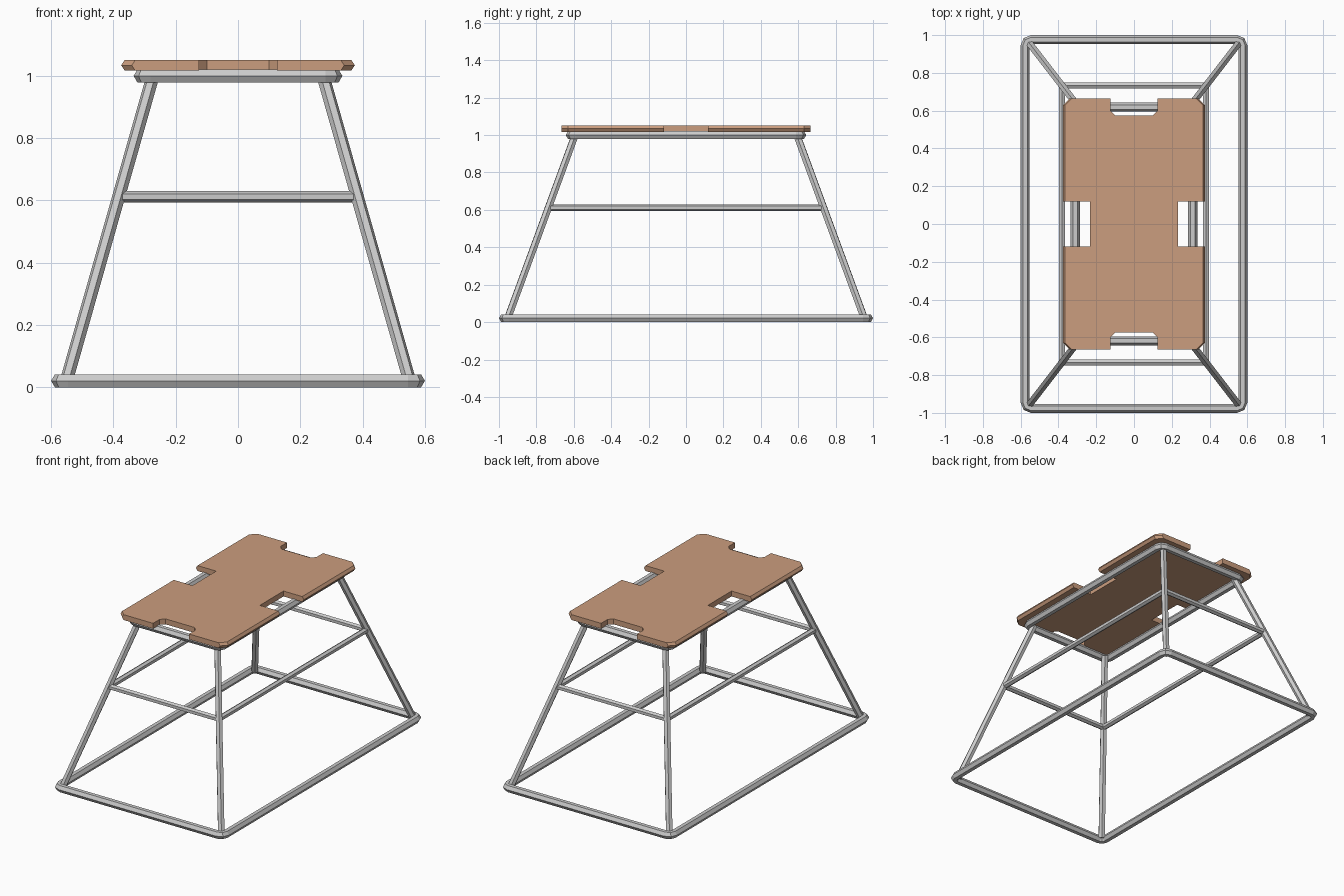
import bpy, bmesh, math
from mathutils import Vector

if "Cube" in bpy.data.objects:
    bpy.data.objects.remove(bpy.data.objects["Cube"])


def finish(bm, name, mat=None):
    bmesh.ops.recalc_face_normals(bm, faces=bm.faces[:])
    mesh = bpy.data.meshes.new(name)
    bm.to_mesh(mesh)
    bm.free()
    ob = bpy.data.objects.new(name, mesh)
    bpy.context.collection.objects.link(ob)
    if mat:
        mesh.materials.append(mat)
    return ob


def hexagon(r, turn=0.0):
    return [(r * math.cos(math.radians(60 * i + turn)),
             r * math.sin(math.radians(60 * i + turn))) for i in range(6)]


def ring_frame(name, hx, hy, z, r, corner=0.03, steps=2):
    """Closed rectangular tube frame with rounded corners, hx/hy = outer half sizes."""
    bm = bmesh.new()
    rings = []
    for q, (sx, sy) in enumerate([(1, 1), (-1, 1), (-1, -1), (1, -1)]):
        cx, cy = sx * (hx - r - corner), sy * (hy - r - corner)
        for k in range(steps + 1):
            a = math.pi / 2 * (q + k / steps)
            rings.append([bm.verts.new((cx + (corner + u) * math.cos(a),
                                        cy + (corner + u) * math.sin(a), z + v))
                          for u, v in hexagon(r)])
    for i, a in enumerate(rings):
        b = rings[(i + 1) % len(rings)]
        for j in range(6):
            k = (j + 1) % 6
            bm.faces.new((a[j], b[j], b[k], a[k]))
    return finish(bm, name)


def tube(name, p, q, r):
    """Straight six-sided bar between two points."""
    p, q = Vector(p), Vector(q)
    d = (q - p).normalized()
    side = d.cross(Vector((0, 0, 1))).normalized()
    up = side.cross(d)
    bm = bmesh.new()
    ends = [[bm.verts.new(c + side * u + up * v) for u, v in hexagon(r, 30)] for c in (p, q)]
    for j in range(6):
        k = (j + 1) % 6
        bm.faces.new((ends[0][j], ends[0][k], ends[1][k], ends[1][j]))
    bm.faces.new(ends[0])
    bm.faces.new(ends[1])
    return finish(bm, name)


# floor frame and frame under the top
ring_frame("base_frame", 0.6, 1.0, 0.021, 0.024)
ring_frame("top_frame", 0.335, 0.643, 1.0, 0.024)

# four splayed legs
foot, head = Vector((0.551, 0.953, 0.021)), Vector((0.273, 0.593, 1.0))
for sy, fb in ((-1, "front"), (1, "back")):
    for sx, lr in ((-1, "left"), (1, "right")):
        s = Vector((sx, sy, 1))
        tube(f"{fb}_{lr}_leg", foot * s, head * s, 0.021)

# middle rails joining the legs
mx, my, mz = 0.381, 0.734, 0.612
for s, fb, lr in ((-1, "front", "left"), (1, "back", "right")):
    tube(f"{fb}_rail", (-mx, s * my, mz), (mx, s * my, mz), 0.018)
    tube(f"{lr}_rail", (s * mx, -my, mz), (s * mx, my, mz), 0.018)

# notched board, long edges pointed at mid height: x, y, ridge offset
quarter = [(0.234, 0.118, 0), (0.364, 0.118, 0.011), (0.364, 0.63, 0.011),
           (0.33, 0.665, 0.011), (0.125, 0.665, 0), (0.125, 0.60, 0), (0.10, 0.575, 0)]
half = quarter + [(-x, y, -d) for x, y, d in reversed(quarter)]
outline = half + [(-x, -y, -d) for x, y, d in half]
wood = bpy.data.materials.new("wood")
wood.diffuse_color = (0.6, 0.34, 0.21, 1)
wood.use_nodes = True
wood.node_tree.nodes["Principled BSDF"].inputs["Base Color"].default_value = wood.diffuse_color
bm = bmesh.new()
layers = [[bm.verts.new((x + d * w, y, z)) for x, y, d in outline]
          for z, w in ((1.017, 0), (1.034, 1), (1.051, 0))]
n = len(outline)
for a, b in zip(layers, layers[1:]):
    for j in range(n):
        k = (j + 1) % n
        bm.faces.new((a[j], a[k], b[k], b[j]))
bm.faces.new(layers[0])
bm.faces.new(layers[2])
finish(bm, "top_board", wood)
